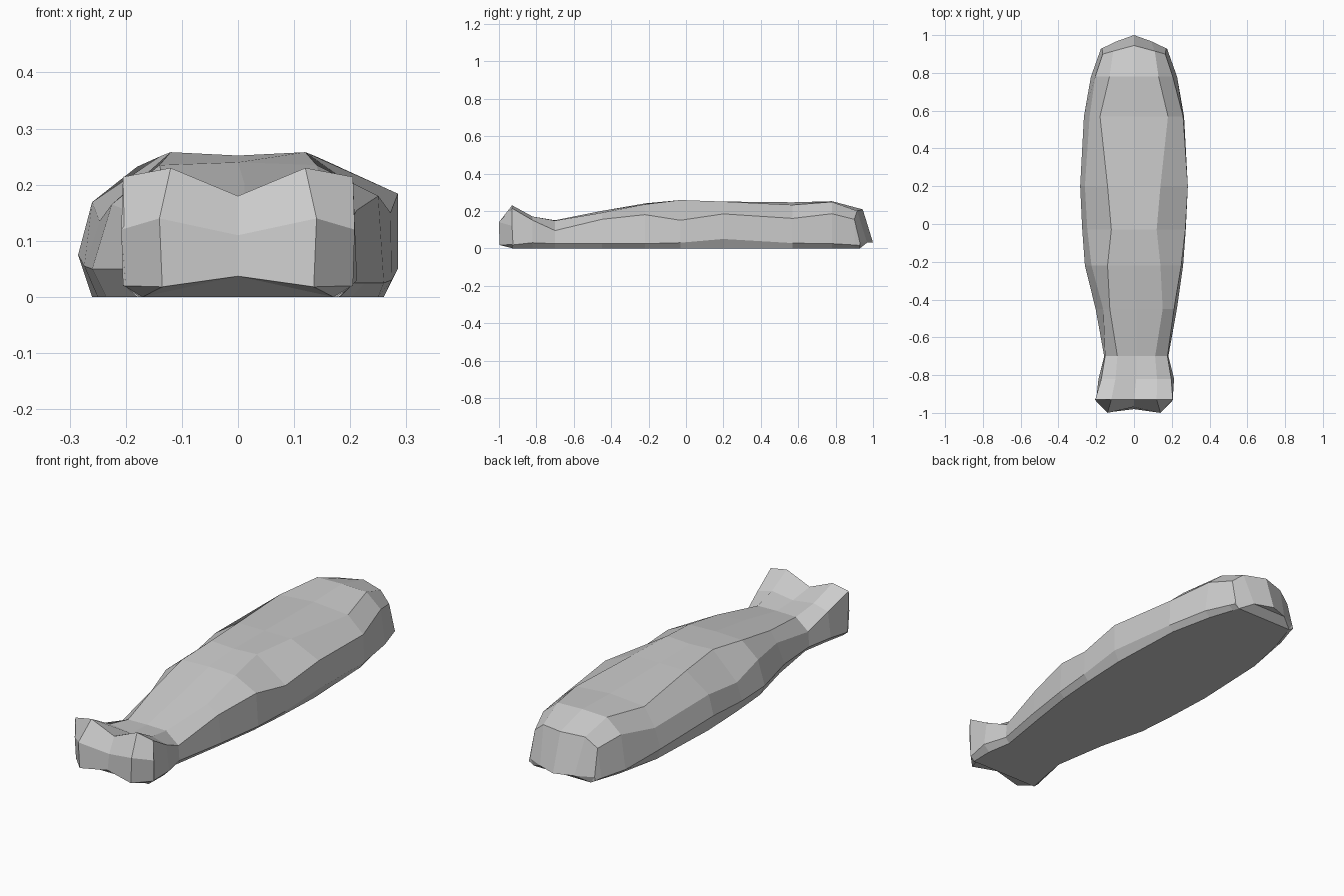
import bpy, bmesh

# Lofted cross-sections along the body:
# y, base x, low x, low z, shoulder x, shoulder z, top x, top z, centre z
BODY = [
    (-0.93, 0.18, 0.20, 0.018, 0.205, 0.214, 0.12, 0.230, 0.180),
    (-0.82, 0.17, 0.20, 0.030, 0.185, 0.150, 0.11, 0.170, 0.155),
    (-0.70, 0.15, 0.17, 0.025, 0.165, 0.095, 0.10, 0.148, 0.150),
    (-0.45, 0.19, 0.215, 0.025, 0.20, 0.155, 0.14, 0.190, 0.200),
    (-0.22, 0.235, 0.26, 0.025, 0.25, 0.180, 0.14, 0.235, 0.240),
    (-0.03, 0.25, 0.274, 0.030, 0.272, 0.150, 0.12, 0.258, 0.252),
    (0.20, 0.26, 0.285, 0.050, 0.285, 0.184, 0.14, 0.250, 0.250),
    (0.57, 0.245, 0.265, 0.028, 0.260, 0.160, 0.18, 0.232, 0.246),
    (0.78, 0.20, 0.228, 0.025, 0.205, 0.185, 0.13, 0.248, 0.252),
]
# Foot and head ends, bowed: as above plus y offset of top and of centre
FEET = [
    (-0.925, 0.17, 0.20, 0.018, 0.205, 0.020, 0.135, 0.018, 0.037, -0.072, -0.055),
    (-0.93, 0.175, 0.20, 0.018, 0.208, 0.120, 0.140, 0.140, 0.110, -0.070, -0.038),
]
HEAD = [
    (0.90, 0.16, 0.185, 0.018, 0.165, 0.155, 0.11, 0.200, 0.208, 0.015, 0.045),
    (0.93, 0.15, 0.175, 0.015, 0.170, 0.030, 0.09, 0.030, 0.030, 0.038, 0.070),
]


def ring(bm, s):
    y, bx, lx, lz, sx, sz, tx, tz, cz = s[:9]
    ty, cy = s[9:] if len(s) > 9 else (0, 0)
    shift = 0.012 if -0.9 < y < -0.3 else 0
    drape = 0.025 if -0.5 < y < 0.7 else 0      # left flank leans inward
    left = [(-bx, y, 0), (-lx, y, lz + drape), (-sx + drape, y, sz - drape * 0.6),
            (-tx, y + ty, tz)]
    right = [(tx, y + ty, tz), (sx, y, sz), (lx, y, lz), (bx, y, 0)]
    pts = left + [(0, y + cy, cz)] + right
    return [bm.verts.new((x + shift, v, z)) for x, v, z in pts]


bm = bmesh.new()
rings = [ring(bm, s) for s in FEET + BODY + HEAD]
n = len(rings[0])
for a, b in zip(rings, rings[1:]):
    for i in range(n):
        j = (i + 1) % n
        bm.faces.new((a[i], a[j], b[j], b[i]))
# Low chamfer under both ends
bm.faces.new(rings[0])
bm.faces.new(rings[-1])
bmesh.ops.triangulate(bm, faces=[f for f in bm.faces if len(f.verts) > 4])
bmesh.ops.recalc_face_normals(bm, faces=bm.faces)

me = bpy.data.meshes.new("wrapped_body")
bm.to_mesh(me)
bm.free()
ob = bpy.data.objects.new("wrapped_body", me)
bpy.context.collection.objects.link(ob)
